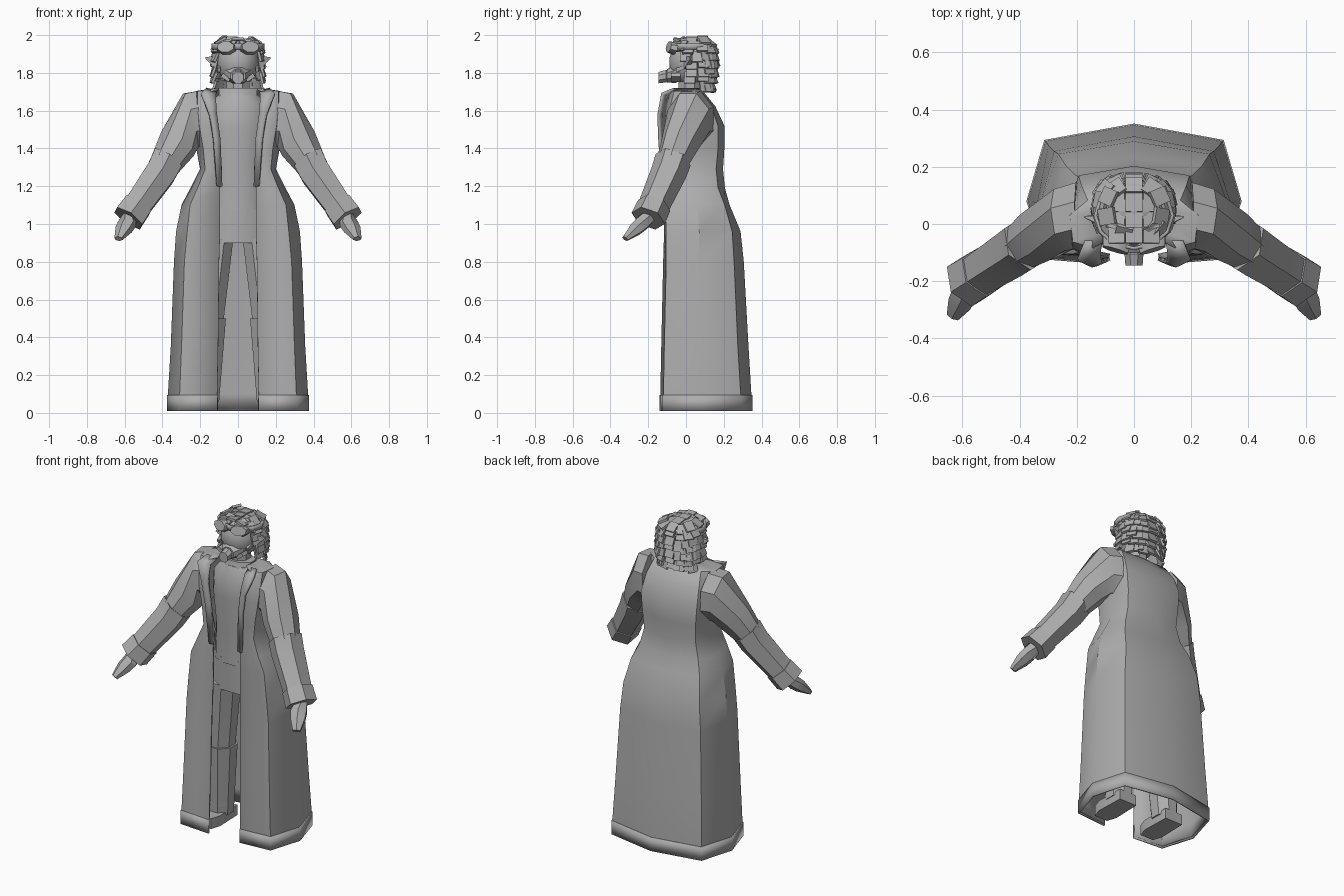
import bpy, bmesh, math, random
from mathutils import Vector, Matrix

if "Cube" in bpy.data.objects:
    bpy.data.objects.remove(bpy.data.objects["Cube"])

random.seed(4)
grey = bpy.data.materials.new("plain grey")
grey.diffuse_color = (0.42, 0.42, 0.42, 1)
grey.use_nodes = True
grey.node_tree.nodes["Principled BSDF"].inputs["Base Color"].default_value = grey.diffuse_color


def finish(name, bm, angle=35, thick=0, mirror=False):
    bmesh.ops.recalc_face_normals(bm, faces=bm.faces)
    me = bpy.data.meshes.new(name)
    bm.to_mesh(me)
    bm.free()
    ob = bpy.data.objects.new(name, me)
    bpy.context.collection.objects.link(ob)
    me.materials.append(grey)
    bpy.ops.object.select_all(action='DESELECT')
    ob.select_set(True)
    bpy.context.view_layer.objects.active = ob
    bpy.ops.object.shade_smooth_by_angle(angle=math.radians(angle))
    if thick:
        m = ob.modifiers.new("Thickness", 'SOLIDIFY')
        m.thickness = thick
        m.offset = 0
    if mirror:
        ob.modifiers.new("Mirror", 'MIRROR')
    return ob


def skin(bm, rows, closed=True, caps=True):
    """Join rows of points with quads."""
    vs = [[bm.verts.new(p) for p in r] for r in rows]
    n = len(vs[0])
    for a, b in zip(vs, vs[1:]):
        for i in range(n if closed else n - 1):
            j = (i + 1) % n
            bm.faces.new((a[i], a[j], b[j], b[i]))
    if caps and closed:
        bm.faces.new(vs[0])
        bm.faces.new(vs[-1])


def ring(c, normal, ru, rv, n=8):
    w = Vector(normal).normalized()
    ref = Vector((0, 0, 1)) if abs(w.z) < 0.98 else Vector((0, 1, 0))
    u = w.cross(ref).normalized()
    v = u.cross(w)
    k = 1 / math.cos(math.pi / n)
    return [Vector(c) + u * ru * k * math.cos((i + .5) * 2 * math.pi / n)
            + v * rv * k * math.sin((i + .5) * 2 * math.pi / n) for i in range(n)]


def tube(name, stations, n=8, mirror=True, angle=35):
    bm = bmesh.new()
    skin(bm, [ring(c, d, ru, rv, n) for c, d, ru, rv in stations])
    return finish(name, bm, angle, mirror=mirror)


def box(bm, c, size, rot=Matrix()):
    m = Matrix.Translation(c) @ rot.to_4x4() @ Matrix.Diagonal((*size, 1))
    bmesh.ops.create_cube(bm, size=1, matrix=m)


def open_row(z, pts, back):
    half = [(x, y, z) for x, y in pts]
    return half + [(0, back, z)] + [(-x, y, z) for x, y, z in reversed(half)]


# Long coat, open at the front: front edge, front corner, side, back corner, back centre
coat = [
    (.02, [(.11, -.13), (.305, -.115), (.365, .08), (.305, .285)], .34),
    (.10, [(.11, -.13), (.305, -.115), (.365, .08), (.305, .285)], .34),
    (.35, [(.105, -.125), (.295, -.11), (.35, .08), (.295, .27)], .325),
    (.80, [(.10, -.115), (.28, -.10), (.333, .07), (.275, .25)], .30),
    (.96, [(.095, -.11), (.265, -.10), (.322, .07), (.26, .24)], .283),
    (1.10, [(.095, -.11), (.25, -.10), (.293, .06), (.235, .20)], .225),
    (1.19, [(.095, -.11), (.21, -.10), (.245, .06), (.20, .165)], .20),
    (1.29, [(.085, -.11), (.17, -.09), (.195, .05), (.175, .155)], .19),
    (1.40, [(.10, -.12), (.18, -.09), (.215, .04), (.18, .165)], .197),
    (1.52, [(.11, -.125), (.20, -.09), (.225, .04), (.19, .165)], .197),
    (1.62, [(.12, -.12), (.21, -.08), (.23, .04), (.18, .13)], .15),
    (1.70, [(.14, -.08), (.21, -.06), (.22, .03), (.16, .08)], .085),
    (1.715, [(.10, -.06), (.11, -.03), (.11, .02), (.09, .05)], .06),
]
bm = bmesh.new()
skin(bm, [open_row(*r) for r in coat], closed=False)
finish("coat", bm, 35, thick=.012)

# Raised band round the hem
bm = bmesh.new()
band = [(.108, -.135), (.31, -.12), (.371, .08), (.31, .29)]
skin(bm, [open_row(z, band, .346) for z in (.01, .095)], closed=False)
finish("coat_hem", bm, 30, thick=.01)

# Folded lapels
bm = bmesh.new()
skin(bm, [
    [(.11, -.05, 1.70), (.12, -.10, 1.68), (.115, -.13, 1.59), (.095, -.125, 1.45), (.085, -.12, 1.2)],
    [(.17, -.06, 1.715), (.195, -.125, 1.69), (.15, -.145, 1.575), (.13, -.14, 1.45), (.112, -.125, 1.2)],
], closed=False)
finish("lapel", bm, 30, thick=.015, mirror=True)

# Sleeves, cuffs and hands
arm = (.19, -.12, -.27)
tube("upper_sleeve", [((.20, .03, 1.555), (1, 0, -.05), .115, .15),
                      ((.25, .015, 1.55), (1, -.15, -.25), .11, .145),
                      ((.32, -.03, 1.425), arm, .095, .10),
                      ((.385, -.075, 1.32), arm, .08, .078)])
tube("forearm_sleeve", [((.375, -.068, 1.34), arm, .086, .084),
                        ((.41, -.092, 1.27), arm, .084, .08),
                        ((.54, -.175, 1.085), arm, .073, .07)], n=6)
tube("cuff", [((.53, -.168, 1.10), arm, .079, .076),
              ((.58, -.20, 1.03), arm, .082, .08)], n=6)
tube("hand", [((.57, -.195, 1.045), arm, .035, .035),
              ((.588, -.235, 1.0), (.1, -.2, -.2), .045, .035),
              ((.605, -.27, .97), (.1, -.2, -.2), .042, .032),
              ((.632, -.322, .922), (.1, -.2, -.2), .022, .014)], n=6, angle=20)

# Shirt body under the coat
up = (0, 0, 1)
tube("shirt", [((0, .03, 1.08), up, .16, .115), ((0, .03, 1.29), up, .15, .115),
               ((0, .03, 1.5), up, .17, .13), ((0, .02, 1.62), up, .16, .115),
               ((0, .01, 1.69), up, .10, .075)], n=12, mirror=False, angle=50)

# Collar and neck
tube("collar", [((0, .0, 1.64), up, .10, .075), ((0, .01, 1.72), up, .10, .065)], mirror=False)
tube("neck", [((0, .02, 1.68), up, .06, .06), ((0, .02, 1.79), up, .06, .06)], mirror=False)

# Trousers: hips and two legs
tube("hips", [((0, .03, .90), up, .175, .10), ((0, .03, 1.11), up, .155, .11)], mirror=False)
tube("trouser_leg", [((.16, .06, .12), up, .062, .07), ((.15, .05, .5), up, .075, .08),
                     ((.105, .03, .92), up, .08, .095)])

# Boots
tube("boot_shaft", [((.168, .07, .06), up, .068, .075), ((.15, .05, .5), up, .086, .09)])
bm = bmesh.new()
skin(bm, [[(.17 + x, y, z) for x, y in
           ((-.045, -.09), (.045, -.09), (.065, -.03), (.06, .15), (-.06, .15), (-.065, -.03))]
          for z in (.015, .08)])
finish("boot_foot", bm, 30, mirror=True)

# Head with smooth face mask
bm = bmesh.new()
bmesh.ops.create_uvsphere(bm, u_segments=14, v_segments=9, radius=1,
                          matrix=Matrix.Translation((0, .022, 1.855)) @ Matrix.Diagonal((.112, .112, .125, 1)))
finish("head", bm, 50)

# Breathing mask: muzzle, front filter and side straps
front = (0, -1, 0)
tube("muzzle", [((0, -.05, 1.795), front, .07, .05), ((0, -.10, 1.785), front, .04, .035)], mirror=False)
tube("filter", [((0, -.09, 1.785), front, .024, .024), ((0, -.105, 1.783), front, .033, .033),
                ((0, -.145, 1.775), front, .03, .03)], mirror=False)
bm = bmesh.new()
box(bm, (.065, -.055, 1.775), (.05, .05, .022), Matrix.Rotation(-.6, 3, 'Y'))
box(bm, (.10, -.005, 1.83), (.016, .10, .02), Matrix.Rotation(.3, 3, 'X'))
finish("mask_strap", bm, 30, mirror=True)

# Goggles pushed up on the forehead
tube("goggle_lens", [((.06, -.06, 1.93), (.3, -1, .25), .052, .034),
                     ((.066, -.092, 1.938), (.3, -1, .25), .045, .028)])
bm = bmesh.new()
skin(bm, [[(.135 * math.cos(a), .03 + .115 * math.sin(a), z) for a in
           [i * math.pi / 6 for i in range(12)]] for z in (1.925, 1.955)], caps=False)
finish("goggle_band", bm, 40, thick=.012)

# Ear tips
tube("ear", [((.105, .01, 1.855), (1, .2, .2), .022, .035),
             ((.172, .025, 1.88), (1, .2, .2), .003, .004)], n=4)

# Hair cap
bm = bmesh.new()
bmesh.ops.create_uvsphere(bm, u_segments=12, v_segments=8, radius=1,
                          matrix=Matrix.Translation((0, .05, 1.885)) @ Matrix.Diagonal((.122, .105, .10, 1)))
finish("hair_cap", bm, 40)

# Layered hair locks, overlapping like shingles
bm = bmesh.new()
layers = [(1.965, .095, .085, -75), (1.935, .118, .10, -40), (1.895, .128, .108, -20),
          (1.855, .13, .11, -5), (1.815, .132, .108, -5), (1.775, .13, .10, -10), (1.735, .122, .09, 25)]
for k, (z, rx, ry, start) in enumerate(layers):
    count = 11 if k < 5 else 9
    for i in range(count):
        a = math.radians(start + (180 - 2 * start) * i / (count - 1))
        c, s = math.cos(a), math.sin(a)
        # rounded-square outline gives a flat back
        px = rx * math.copysign(abs(c) ** .7, c)
        py = .05 + ry * math.copysign(abs(s) ** .7, s)
        tilt = (.95 if k == 0 else .6 if k == 1 else .33) + random.uniform(-.12, .12)
        rot = Matrix.Rotation(a + math.pi / 2, 3, 'Z') @ Matrix.Rotation(-tilt, 3, 'X')
        box(bm, (px, py, z + random.uniform(-.01, .01)), (.058, .014, .062), rot)
# Top locks
for x in (-.06, 0, .06):
    for y in (-.035, .02, .075):
        box(bm, (x, y, 1.978 - abs(x) * .2), (.058, .065, .013),
            Matrix.Rotation(-.12, 3, 'X') @ Matrix.Rotation(x * 4, 3, 'Y'))
finish("hair_locks", bm, 20)
